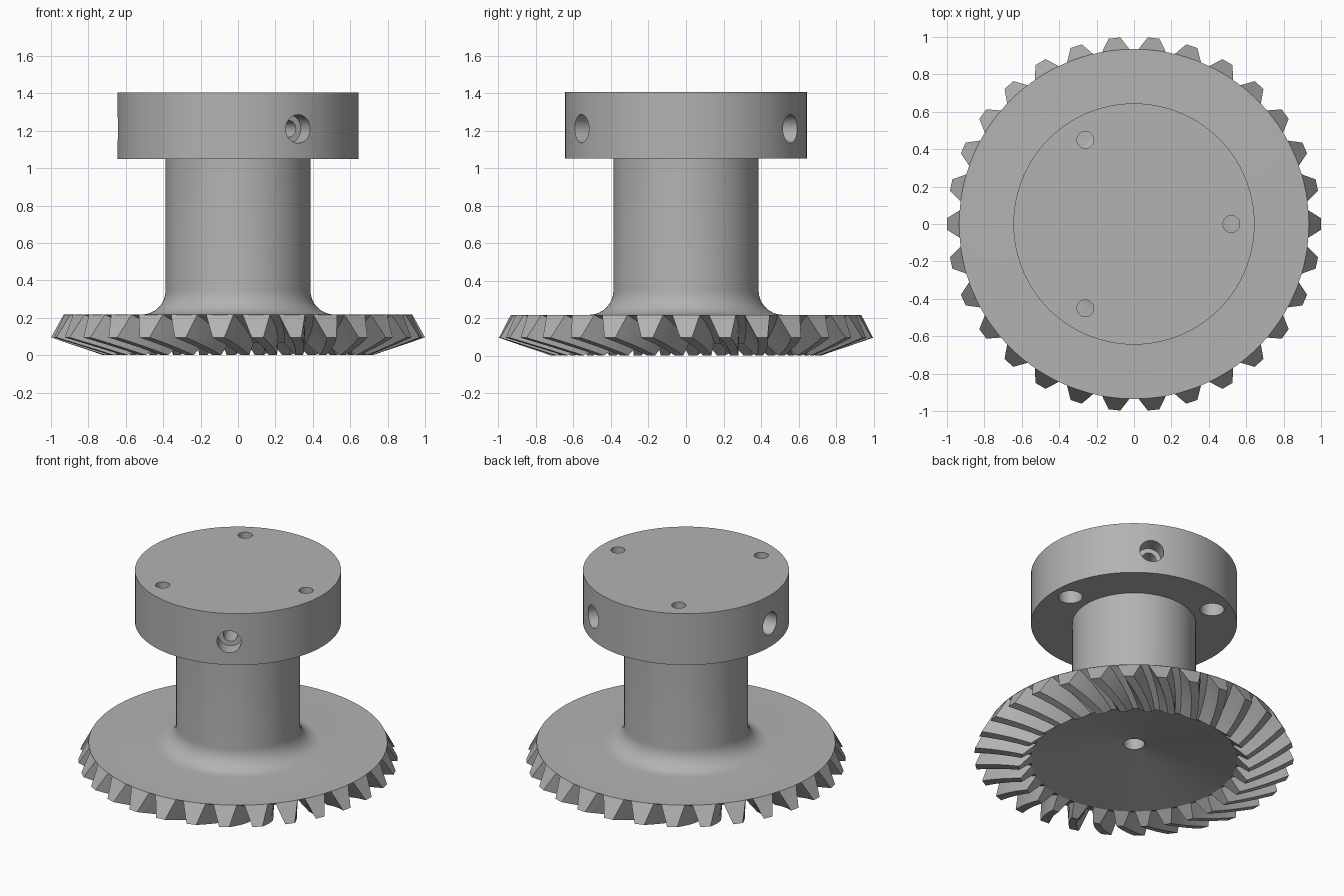
import bpy, bmesh
from math import radians, cos, sin, pi
from mathutils import Matrix, Vector

cube = bpy.data.objects.get("Cube")
if cube:
    bpy.data.objects.remove(cube, do_unlink=True)

steel = bpy.data.materials.new("plain_grey_steel")
steel.use_nodes = True
GREY = (0.45, 0.45, 0.45, 1)
steel.diffuse_color = GREY
steel.node_tree.nodes["Principled BSDF"].inputs["Base Color"].default_value = GREY


def lathe(bm, profile, steps, matrix=Matrix()):
    """Spin an (r, z) profile about z and place the result by matrix."""
    part = bmesh.new()
    verts = [part.verts.new((r, 0, z)) for r, z in profile]
    edges = [part.edges.new(pair) for pair in zip(verts, verts[1:])]
    bmesh.ops.spin(part, geom=verts + edges, cent=(0, 0, 0), axis=(0, 0, 1),
                   angle=2 * pi, steps=steps)
    bmesh.ops.remove_doubles(part, verts=part.verts[:], dist=1e-5)
    bmesh.ops.recalc_face_normals(part, faces=part.faces[:])
    part.transform(matrix)
    mesh = bpy.data.meshes.new("part")
    part.to_mesh(mesh)
    part.free()
    bm.from_mesh(mesh)
    bpy.data.meshes.remove(mesh)


def finish(name, bm):
    mesh = bpy.data.meshes.new(name)
    bm.to_mesh(mesh)
    bm.free()
    mesh.materials.append(steel)
    obj = bpy.data.objects.new(name, mesh)
    bpy.context.collection.objects.link(obj)
    return obj


def activate(obj):
    bpy.ops.object.select_all(action='DESELECT')
    obj.select_set(True)
    bpy.context.view_layer.objects.active = obj


def smooth(obj):
    activate(obj)
    bpy.ops.object.shade_smooth_by_angle(angle=radians(28))


# Gear blank and shaft: hollow underside, root cone, flat top, fillet, shaft
ROOT_IN, ROOT_OUT = Vector((0.645, 0.065)), Vector((0.935, 0.217))
TIP_IN, TIP_OUT = Vector((0.72, 0)), Vector((1.0, 0.095))
SHAFT_R, FILLET = 0.387, 0.13
profile = [(0, 0.5), (0.066, 0.5), (0.066, 0.18), ROOT_IN, ROOT_OUT]
for i in range(9):
    a = i / 8 * pi / 2
    profile.append((SHAFT_R + FILLET * (1 - sin(a)),
                    ROOT_OUT.y + FILLET * (1 - cos(a))))
profile += [(SHAFT_R, 1.06), (0, 1.06)]
bm = bmesh.new()
lathe(bm, profile, 120)
smooth(finish("gear_blank_and_shaft", bm))

# Spiral teeth hanging from the root cone
TEETH, SLICES, TWIST = 30, 6, radians(9)
ROOT_HALF, TIP_HALF = radians(4.5), radians(1.8)


def polar(rz, angle):
    return (rz.x * cos(angle), rz.x * sin(angle), rz.y)


bm = bmesh.new()
for k in range(TEETH):
    rings = []
    for s in range(SLICES + 1):
        t = s / SLICES
        mid = 2 * pi * k / TEETH + TWIST * (1 - t)
        root, tip = ROOT_IN.lerp(ROOT_OUT, t), TIP_IN.lerp(TIP_OUT, t)
        rings.append([bm.verts.new(polar(rz, mid + d)) for rz, d in
                      ((root, -ROOT_HALF), (tip, -TIP_HALF),
                       (tip, TIP_HALF), (root, ROOT_HALF))])
    for a, b in zip(rings, rings[1:]):
        for i in range(4):
            j = (i + 1) % 4
            bm.faces.new((a[i], a[j], b[j], b[i]))
    bm.faces.new(rings[0])
    bm.faces.new(rings[-1])
bmesh.ops.recalc_face_normals(bm, faces=bm.faces[:])
smooth(finish("spiral_teeth", bm))

# Collar
BOTTOM, TOP, COLLAR_R = 1.05, 1.405, 0.645
bm = bmesh.new()
lathe(bm, [(0, BOTTOM), (COLLAR_R, BOTTOM), (COLLAR_R, TOP), (0, TOP)], 120)
collar = finish("collar", bm)

# Stepped drill holes: three upright, three radial between them
WIDE, NARROW = 0.076, 0.045
upright = [(0, 1.0), (WIDE, 1.0), (WIDE, 1.28), (NARROW, 1.28),
           (NARROW, 1.5), (0, 1.5)]
radial = [(0, 0.3), (NARROW, 0.3), (NARROW, 0.54), (WIDE, 0.54),
          (WIDE, 0.8), (0, 0.8)]
bm = bmesh.new()
for k in range(3):
    turn = Matrix.Rotation(2 * pi * k / 3, 4, 'Z')
    lathe(bm, upright, 32, turn @ Matrix.Translation((0.52, 0, 0)))
    lathe(bm, radial, 32, Matrix.Rotation(pi / 3, 4, 'Z') @ turn
          @ Matrix.Translation((0, 0, 1.21)) @ Matrix.Rotation(pi / 2, 4, 'Y'))
drills = finish("hole_cutter", bm)
drills.hide_render = True

cut = collar.modifiers.new("holes", 'BOOLEAN')
cut.operation = 'DIFFERENCE'
cut.solver = 'EXACT'
cut.object = drills
activate(collar)
bpy.ops.object.modifier_apply(modifier=cut.name)
bpy.data.objects.remove(drills, do_unlink=True)
smooth(collar)
